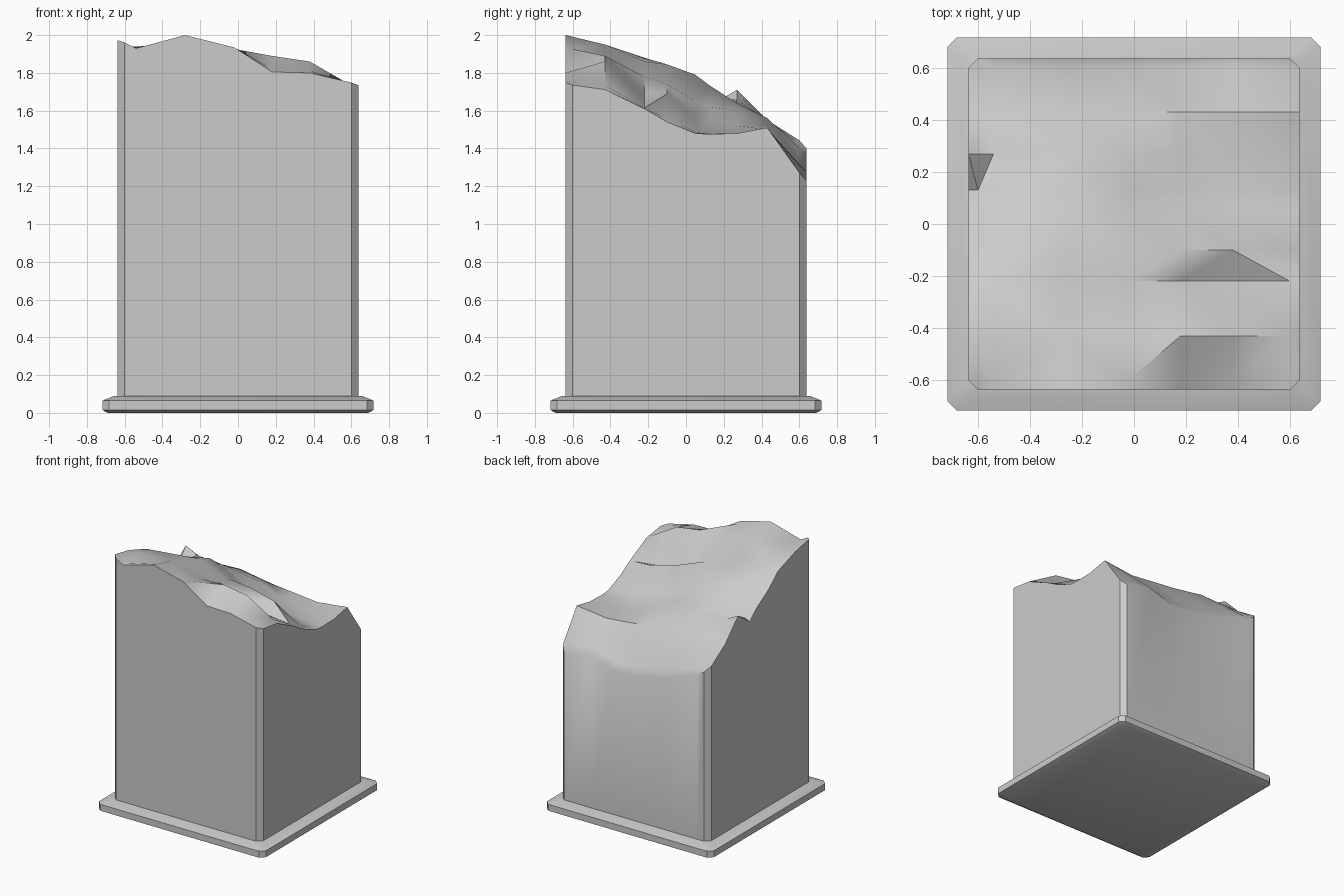
import bpy, bmesh

if "Cube" in bpy.data.objects:
    bpy.data.objects.remove(bpy.data.objects["Cube"])

HALF, CUT = 0.637, 0.6          # shaft half width, start of corner chamfer
XS = [-HALF, -.54, -.28, -.02, .18, .38, HALF]
# broken top: y of each row, then its heights along XS (front to back)
ROWS = [
    (-HALF, [1.98, 1.93, 2.00, 1.935, 1.805, 1.80, 1.74]),
    (-.43, [1.94, 1.94, 1.95, 1.885, 1.89, 1.86, 1.712]),
    (-.22, [1.87, 1.88, 1.86, 1.78, 1.69, 1.64, 1.61]),
    (-.10, [1.77, 1.80, 1.845, 1.76, 1.74, 1.69, 1.54]),
    (.05, [1.68, 1.71, 1.79, 1.65, 1.58, 1.52, 1.48]),
    (.13, [1.61, 1.66, 1.73, 1.62, 1.54, 1.49, 1.475]),
    (.27, [1.71, 1.66, 1.64, 1.60, 1.52, 1.48, 1.48]),
    (.43, [1.55, 1.55, 1.56, 1.52, 1.50, 1.48, 1.51]),
    (HALF, [1.42, 1.37, 1.27, 1.22, 1.21, 1.28, 1.22]),
]


def lerp_table(keys, vals, t):
    for i in range(len(keys) - 1):
        if t <= keys[i + 1] + 1e-6:
            f = (t - keys[i]) / (keys[i + 1] - keys[i])
            return vals[i] + (vals[i + 1] - vals[i]) * f
    return vals[-1]


def height(x, y):
    return lerp_table([r[0] for r in ROWS], [lerp_table(XS, r[1], x) for r in ROWS], y)


def finish(name, bm, angle):
    bmesh.ops.recalc_face_normals(bm, faces=bm.faces[:])
    me = bpy.data.meshes.new(name)
    bm.to_mesh(me)
    bm.free()
    ob = bpy.data.objects.new(name, me)
    bpy.context.collection.objects.link(ob)
    bpy.ops.object.select_all(action='DESELECT')
    ob.select_set(True)
    bpy.context.view_layer.objects.active = ob
    bpy.ops.object.shade_smooth_by_angle(angle=angle)


# shaft: height grid with the corner points left out, walls pulled down
bm = bmesh.new()
xs = sorted(XS + [-CUT, CUT])
ys = sorted([r[0] for r in ROWS] + [-CUT, CUT])
grid = {}
for i, x in enumerate(xs):
    for j, y in enumerate(ys):
        if not (abs(x) == HALF and abs(y) == HALF):
            grid[i, j] = bm.verts.new((x, y, height(x, y)))
for i in range(len(xs) - 1):
    for j in range(len(ys) - 1):
        cell = [(i, j), (i + 1, j), (i + 1, j + 1), (i, j + 1)]
        bm.faces.new([grid[c] for c in cell if c in grid])
rim = [e for e in bm.edges if e.is_boundary]
bmesh.ops.triangulate(bm, faces=bm.faces[:])
new = bmesh.ops.extrude_edge_only(bm, edges=rim)['geom']
for v in new:
    if isinstance(v, bmesh.types.BMVert):
        v.co.z = 0.07
bmesh.ops.contextual_create(bm, geom=[e for e in new if isinstance(e, bmesh.types.BMEdge) and e.is_boundary])
finish("broken_shaft", bm, 0.7)

# base plate: stacked chamfered squares (half width, z)
bm = bmesh.new()
rings = []
for h, z in [(.69, 0), (.717, .015), (.717, .065), (.655, .09)]:
    c = h - .035
    pts = [(h, -c), (h, c), (c, h), (-c, h), (-h, c), (-h, -c), (-c, -h), (c, -h)]
    rings.append([bm.verts.new((x, y, z)) for x, y in pts])
for a, b in zip(rings, rings[1:]):
    for k in range(8):
        n = (k + 1) % 8
        bm.faces.new((a[k], a[n], b[n], b[k]))
bm.faces.new(rings[0][::-1])
bm.faces.new(rings[-1])
finish("base_plate", bm, 0.4)
